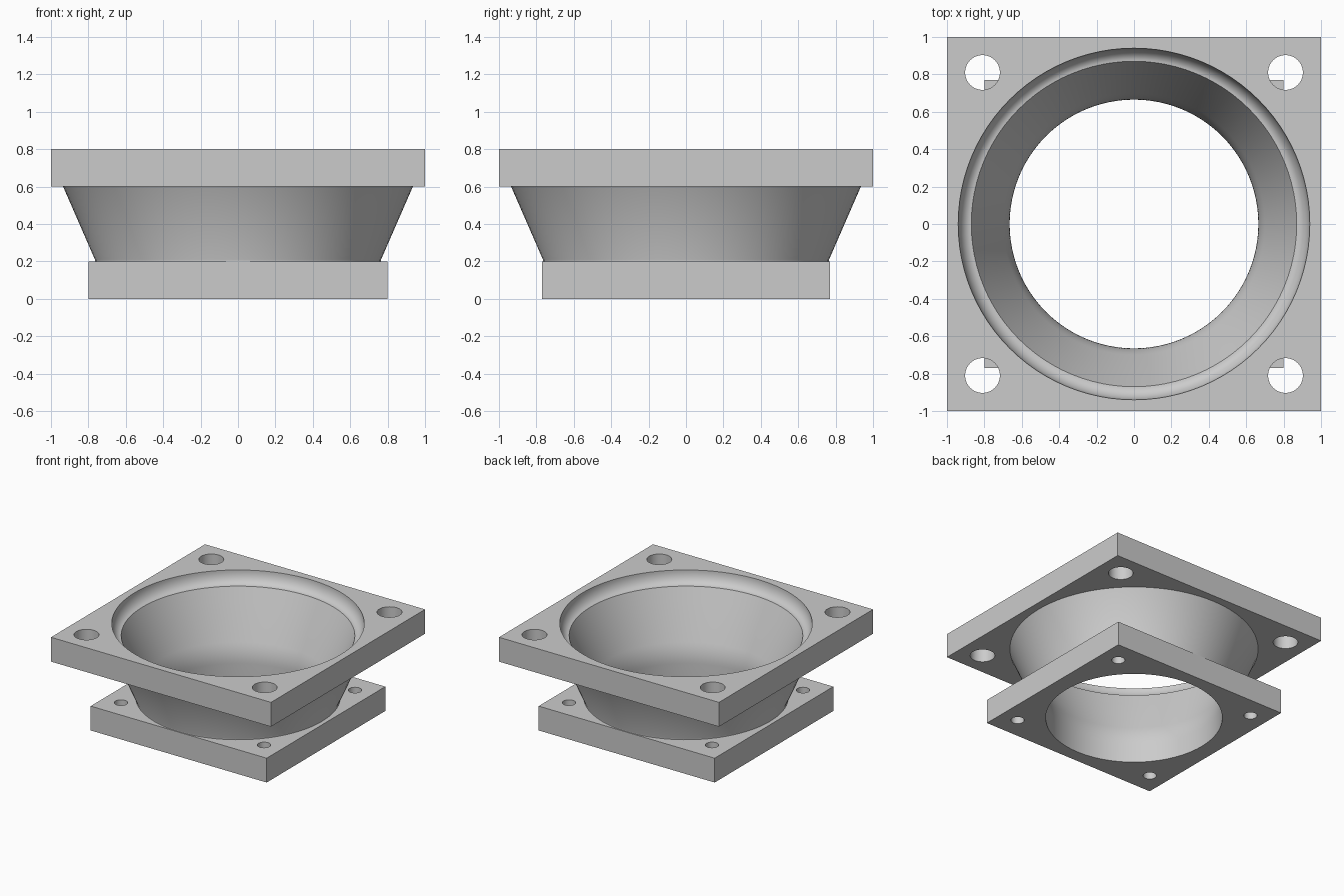
import bpy, bmesh, math

cube = bpy.data.objects.get("Cube")
if cube:
    bpy.data.objects.remove(cube, do_unlink=True)

SEGMENTS = 96

grey = bpy.data.materials.new("light grey")
grey.use_nodes = True
grey.diffuse_color = (0.6, 0.6, 0.6, 1)
grey.node_tree.nodes["Principled BSDF"].inputs["Base Color"].default_value = grey.diffuse_color


def finish(name, bm):
    bmesh.ops.recalc_face_normals(bm, faces=bm.faces)
    mesh = bpy.data.meshes.new(name)
    bm.to_mesh(mesh)
    bm.free()
    mesh.materials.append(grey)
    obj = bpy.data.objects.new(name, mesh)
    bpy.context.collection.objects.link(obj)
    return obj


def lathe(name, profile, segments=SEGMENTS):
    """Closed solid of revolution from (radius, height) points."""
    bm = bmesh.new()
    rings = []
    for r, z in profile:
        angles = [2 * math.pi * i / segments for i in range(segments)]
        rings.append([bm.verts.new((r * math.cos(a), r * math.sin(a), z)) for a in angles])
    for low, high in zip(rings, rings[1:]):
        for i in range(segments):
            j = (i + 1) % segments
            bm.faces.new((low[i], low[j], high[j], high[i]))
    bm.faces.new(rings[0])
    bm.faces.new(rings[-1])
    return finish(name, bm)


def plate(name, width, depth, bottom, thickness):
    bm = bmesh.new()
    bmesh.ops.create_cube(bm, size=1)
    for v in bm.verts:
        v.co = (v.co.x * width, v.co.y * depth, bottom + (v.co.z + 0.5) * thickness)
    return finish(name, bm)


def cut(obj, cutter):
    mod = obj.modifiers.new("cut", "BOOLEAN")
    mod.operation = "DIFFERENCE"
    mod.solver = "EXACT"
    mod.object = cutter
    bpy.context.view_layer.objects.active = obj
    bpy.ops.object.modifier_apply(modifier=mod.name)


def drill(obj, radius, x, y):
    for sx in (-1, 1):
        for sy in (-1, 1):
            bit = lathe("drill", [(radius, -0.2), (radius, 1)], 40)
            bit.location = (sx * x, sy * y, 0)
            bpy.context.view_layer.update()
            cut(obj, bit)
            bpy.data.objects.remove(bit, do_unlink=True)


# Bore: straight throat, soft blend, cone, then a rounded seat at the rim
throat, lip, rim = 0.665, 0.87, 0.94
bore = [(throat, -0.2), (throat, 0.16)]
for i in range(1, 7):
    t = i / 6
    bore.append((throat + 0.035 * t * t, 0.16 + 0.16 * t))
bore.append((lip, 0.7))
for i in range(1, 11):
    a = math.pi / 2 * i / 10
    bore.append((lip + (rim - lip) * math.sin(a), 0.8 - 0.1 * math.cos(a)))
bore.append((rim, 1))
bore_cutter = lathe("bore_cutter", bore)
bore_cutter.hide_render = True

# Flanges and the tapered duct between them
top_flange = plate("top_flange", 2, 2, 0.6, 0.2)
bottom_flange = plate("bottom_flange", 1.6, 1.54, 0, 0.2)
duct = lathe("tapered_duct", [(0.765, 0.2), (0.765, 0.21), (0.935, 0.6)])

parts = (top_flange, bottom_flange, duct)
for part in parts:
    cut(part, bore_cutter)
bpy.data.objects.remove(bore_cutter, do_unlink=True)

# Bolt holes
drill(top_flange, 0.093, 0.81, 0.81)
drill(bottom_flange, 0.05, 0.65, 0.59)

for part in parts:
    bpy.ops.object.select_all(action="DESELECT")
    part.select_set(True)
    bpy.context.view_layer.objects.active = part
    bpy.ops.object.shade_smooth_by_angle(angle=math.radians(30))
